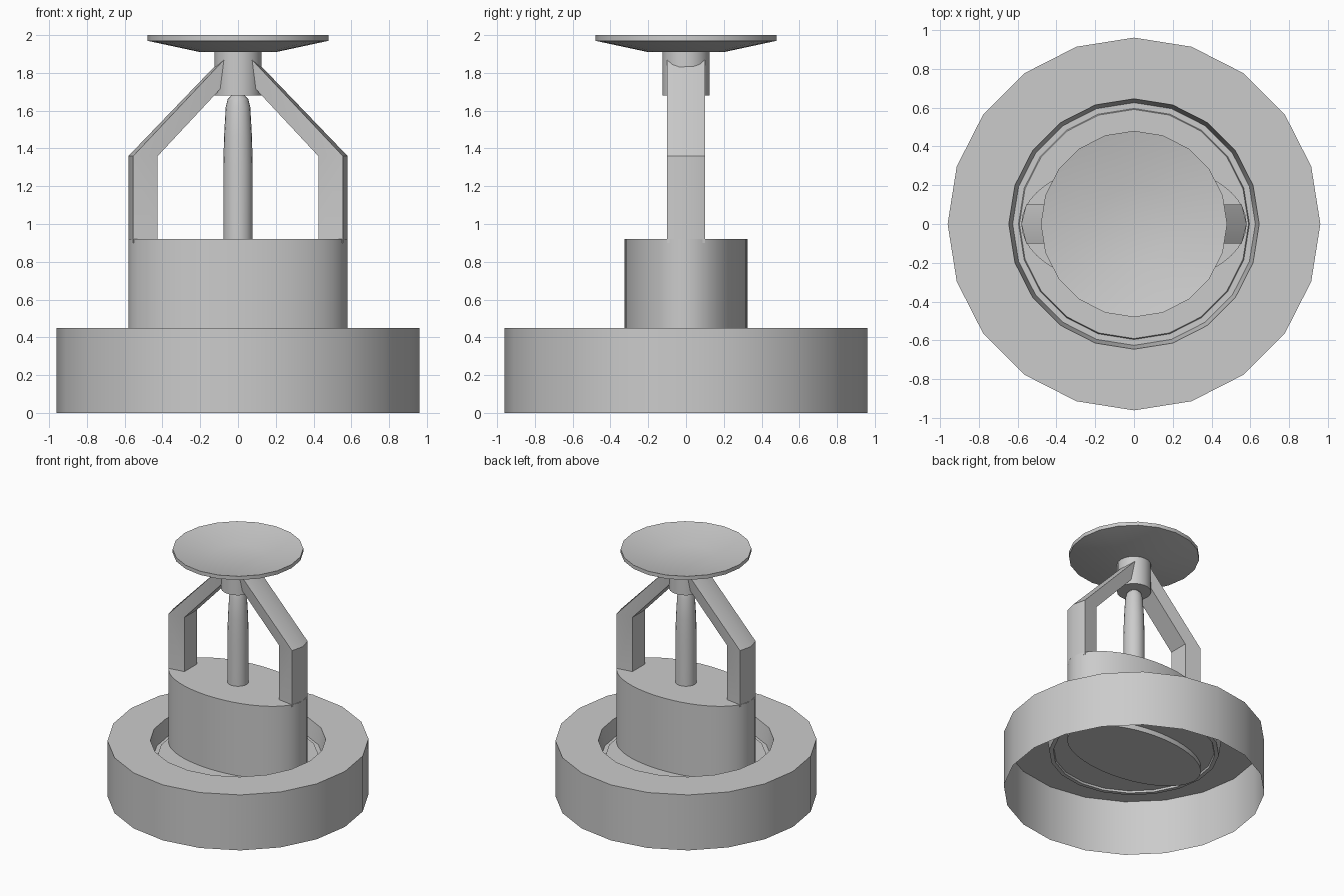
import bpy, bmesh, math

if "Cube" in bpy.data.objects:
    bpy.data.objects.remove(bpy.data.objects["Cube"])


def finish(name, bm):
    bmesh.ops.recalc_face_normals(bm, faces=bm.faces)
    me = bpy.data.meshes.new(name)
    bm.to_mesh(me)
    bm.free()
    ob = bpy.data.objects.new(name, me)
    bpy.context.collection.objects.link(ob)
    bpy.ops.object.select_all(action='DESELECT')
    ob.select_set(True)
    bpy.context.view_layer.objects.active = ob
    bpy.ops.object.shade_smooth_by_angle(angle=math.radians(30))
    return ob


def lathe(name, profile, n=20, sy=1.0, cap_start=True, cap_end=True):
    """Spin (radius, z) points about z; sy squashes depth into an ellipse."""
    bm = bmesh.new()
    rings = []
    for r, z in profile:
        rings.append([bm.verts.new((r * math.cos(2 * math.pi * i / n),
                                    r * sy * math.sin(2 * math.pi * i / n), z))
                      for i in range(n)])
    for a, b in zip(rings, rings[1:]):
        for i in range(n):
            j = (i + 1) % n
            bm.faces.new((a[i], a[j], b[j], b[i]))
    if cap_start:
        bm.faces.new(rings[0])
    if cap_end:
        bm.faces.new(rings[-1])
    return finish(name, bm)


# Open-bottomed cover ring with a recessed floor
lathe("base_cover", [(0.96, 0), (0.96, 0.45), (0.645, 0.45), (0.625, 0.315),
                     (0.595, 0.315), (0.59, 0.33)], cap_start=False)

# Elliptical body
lathe("body", [(0.58, 0.29), (0.58, 0.92)], n=48, sy=0.325 / 0.58)

# Glass bulb
lathe("bulb", [(0.078, 0.91), (0.078, 1.3), (0.074, 1.46), (0.065, 1.62),
               (0.055, 1.66), (0.035, 1.68)])

# Hub and dished deflector
lathe("hub", [(0.125, 1.68), (0.125, 1.92)])
lathe("deflector", [(0.2, 1.91), (0.48, 1.97), (0.48, 2.0), (0.2, 1.94)])


# Bent frame arms: outer ridge, outer corners, inner corners at each level
def frame_arm(name, side):
    levels = [
        ((0.58, 0.90), (0.555, 0.90), (0.425, 0.90)),
        ((0.58, 1.36), (0.555, 1.36), (0.425, 1.36)),
        ((0.08, 1.88), (0.05, 1.895), (0.07, 1.74)),
    ]
    bm = bmesh.new()
    rings = []
    for (mx, mz), (ox, oz), (ix, iz) in levels:
        pts = [(mx, 0, mz), (ox, 0.1, oz), (ix, 0.08, iz),
               (ix, -0.08, iz), (ox, -0.1, oz)]
        rings.append([bm.verts.new((side * x, y, z)) for x, y, z in pts])
    for a, b in zip(rings, rings[1:]):
        for i in range(5):
            j = (i + 1) % 5
            bm.faces.new((a[i], a[j], b[j], b[i]))
    bm.faces.new(rings[0])
    bm.faces.new(rings[-1])
    finish(name, bm)


frame_arm("right_frame_arm", 1)
frame_arm("left_frame_arm", -1)
